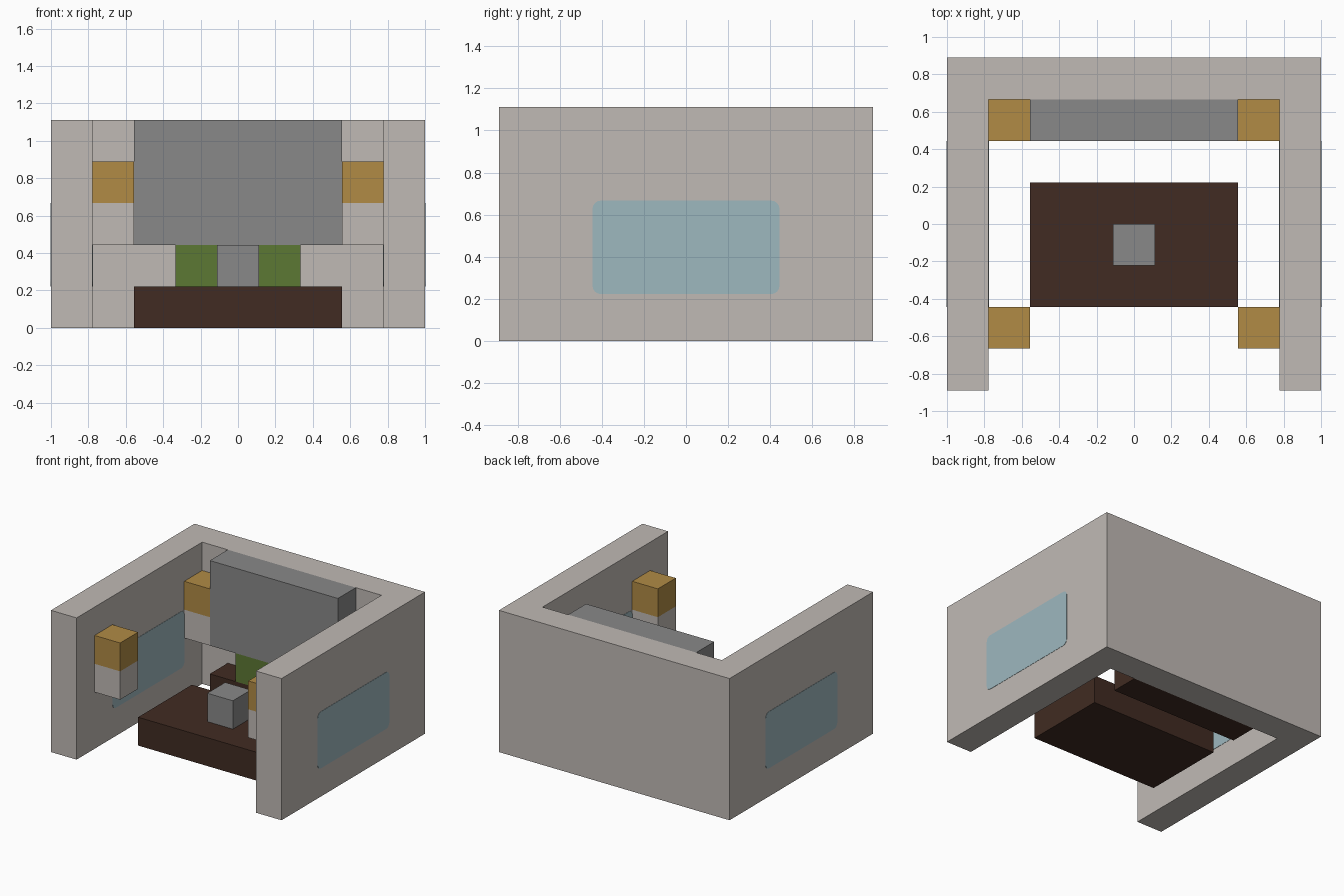
import bpy, bmesh, math

cube = bpy.data.objects.get("Cube")
if cube:
    bpy.data.objects.remove(cube, do_unlink=True)

U = 1 / 9  # building grid unit


def material(name, rgb):
    lin = [((c / 255 + 0.055) / 1.055) ** 2.4 for c in rgb] + [1]
    m = bpy.data.materials.new(name)
    m.use_nodes = True
    m.diffuse_color = lin
    m.node_tree.nodes["Principled BSDF"].inputs["Base Color"].default_value = lin
    return m


STONE = material("pale stone", (192, 186, 181))
GREY = material("mid grey", (137, 137, 137))
GOLD = material("lamp gold", (177, 139, 69))
GREEN = material("leaf green", (92, 120, 52))
WOOD = material("dark wood", (65, 43, 34))
GLASS = material("window blue", (158, 184, 191))


def prism(name, outline, offset, mat):
    """Extrude a closed 3D outline along an offset."""
    bm = bmesh.new()
    face = bm.faces.new([bm.verts.new(p) for p in outline])
    top = bmesh.ops.extrude_face_region(bm, geom=[face])["geom"]
    bmesh.ops.translate(bm, vec=offset, verts=[v for v in top if isinstance(v, bmesh.types.BMVert)])
    bmesh.ops.recalc_face_normals(bm, faces=bm.faces)
    mesh = bpy.data.meshes.new(name)
    bm.to_mesh(mesh)
    bm.free()
    mesh.materials.append(mat)
    ob = bpy.data.objects.new(name, mesh)
    bpy.context.collection.objects.link(ob)
    return ob


def box(name, x, y, z, mat):
    """Box from (min, max) ranges in grid units."""
    base = [(a * U, b * U, z[0] * U) for a, b in
            ((x[0], y[0]), (x[1], y[0]), (x[1], y[1]), (x[0], y[1]))]
    return prism(name, base, (0, 0, (z[1] - z[0]) * U), mat)


# U-shaped room wall, open at the front
plan = [(-9, -8), (-7, -8), (-7, 6), (7, 6), (7, -8), (9, -8), (9, 8), (-9, 8)]
prism("room_walls", [(x * U, y * U, 0) for x, y in plan], (0, 0, 10 * U), STONE)

# Screen on its stand and cabinet against the back wall
box("cabinet", (-5, 5), (4, 6), (0, 2), WOOD)
box("screen_stand", (-3, 3), (4, 6), (2, 4), GREEN)
box("screen", (-5, 5), (4, 6), (4, 10), GREY)

# Low table with a small block on top
box("table", (-5, 5), (-4, 2), (0, 2), WOOD)
box("table_block", (-1, 1), (-2, 0), (2, 4), GREY)

# Four wall lamps: stone base, gold top
for side, x in (("right", (-7, -5)), ("left", (5, 7))):
    for end, y in (("front", (-6, -4)), ("back", (4, 6))):
        box(f"lamp_base_{end}_{side}", x, y, (4, 6), STONE)
        box(f"lamp_top_{end}_{side}", x, y, (6, 8), GOLD)

# Rounded window plates on both faces of each side wall
R = 0.04
corners = [(4 * U - R, 6 * U - R), (-4 * U + R, 6 * U - R),
           (-4 * U + R, 2 * U + R), (4 * U - R, 2 * U + R)]
rounded = []
for i, (cy, cz) in enumerate(corners):
    for k in range(5):
        a = math.pi / 2 * (i + k / 4)
        rounded.append((cy + R * math.cos(a), cz + R * math.sin(a)))

for side, s in (("right", -1), ("left", 1)):
    for face, x, out in (("outer", 9 * U, 0.002), ("inner", 7 * U, -0.002)):
        prism(f"window_{face}_{side}", [(s * (x - out), y, z) for y, z in rounded],
              (s * out * 2, 0, 0), GLASS)
